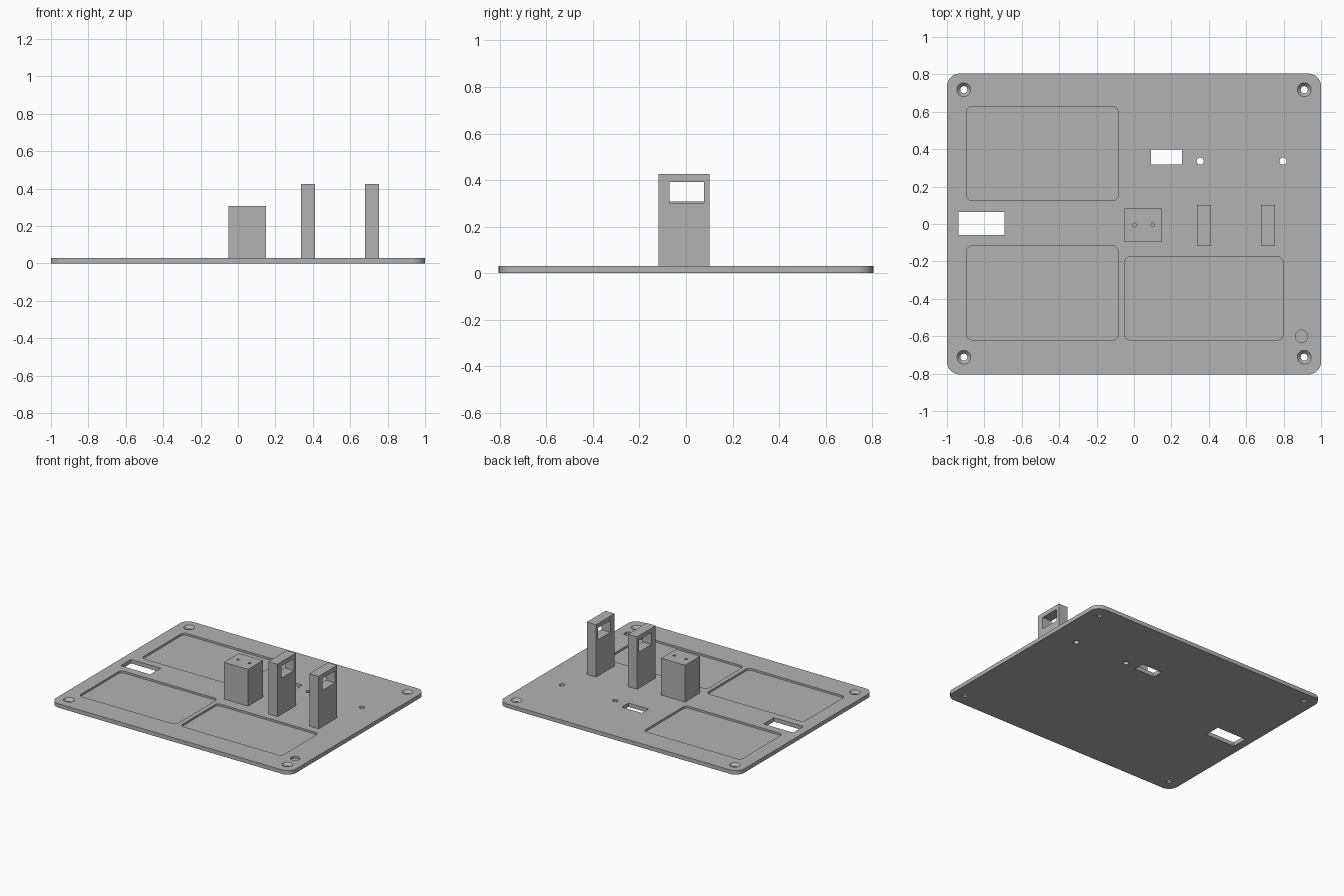
import bpy
import bmesh
from math import cos, sin, pi, radians

cube = bpy.data.objects.get("Cube")
if cube:
    bpy.data.objects.remove(cube, do_unlink=True)

grey = bpy.data.materials.new("plain grey")
grey.use_nodes = True
grey.diffuse_color = (0.45, 0.45, 0.45, 1)
grey.node_tree.nodes["Principled BSDF"].inputs["Base Color"].default_value = grey.diffuse_color

TOP = 0.03      # upper surface of the plate
POCKET = 0.015  # floor of the shallow recesses


def loft(name, rings):
    """Closed solid through matching rings of points, capped at both ends."""
    bm = bmesh.new()
    loops = [[bm.verts.new(p) for p in ring] for ring in rings]
    for low, high in zip(loops, loops[1:]):
        for i in range(len(low)):
            j = (i + 1) % len(low)
            bm.faces.new((low[i], low[j], high[j], high[i]))
    bm.faces.new(loops[0][::-1])
    bm.faces.new(loops[-1])
    mesh = bpy.data.meshes.new(name)
    bm.to_mesh(mesh)
    bm.free()
    mesh.materials.append(grey)
    obj = bpy.data.objects.new(name, mesh)
    bpy.context.collection.objects.link(obj)
    return obj


def slab(name, x0, x1, y0, y1, z0, z1, radius=0, steps=8):
    """Upright block, with rounded vertical corners when radius is given."""
    outline = []
    corners = ((x1, y1, -1, -1), (x0, y1, 1, -1), (x0, y0, 1, 1), (x1, y0, -1, 1))
    for k, (x, y, sx, sy) in enumerate(corners):
        for i in range(steps + 1 if radius else 1):
            a = (k + i / steps) * pi / 2
            outline.append((x + radius * (sx + cos(a)) if radius else x,
                            y + radius * (sy + sin(a)) if radius else y))
    return loft(name, [[(x, y, z) for x, y in outline] for z in (z0, z1)])


def turned(name, x, y, profile, sides=32):
    """Round solid on a vertical axis; profile is (radius, height) pairs."""
    turns = [2 * pi * i / sides for i in range(sides)]
    return loft(name, [[(x + r * cos(a), y + r * sin(a), z) for a in turns]
                       for r, z in profile])


def carve(obj, cutters):
    """Subtract each cutter, then discard it."""
    bpy.context.view_layer.objects.active = obj
    for cutter in cutters:
        cutter.hide_render = True
        mod = obj.modifiers.new("cut", 'BOOLEAN')
        mod.operation = 'DIFFERENCE'
        mod.solver = 'EXACT'
        mod.object = cutter
        bpy.ops.object.modifier_apply(modifier=mod.name)
        bpy.data.objects.remove(cutter, do_unlink=True)
    bpy.ops.object.select_all(action='DESELECT')
    obj.select_set(True)
    bpy.ops.object.shade_smooth_by_angle(angle=radians(30))


# Base plate
plate = slab("base_plate", -1, 1, -0.805, 0.805, 0, TOP, 0.07)
cuts = []

# Shallow rounded pockets
for x0, x1, y0, y1 in ((-0.895, -0.085, 0.125, 0.628),
                       (-0.895, -0.085, -0.62, -0.117),
                       (-0.05, 0.797, -0.62, -0.175)):
    cuts.append(slab("pocket_cutter", x0, x1, y0, y1, POCKET, 0.1, 0.03))

# Rectangular through slots
cuts.append(slab("slot_cutter", -0.938, -0.692, -0.058, 0.065, -0.1, 0.1))
cuts.append(slab("slot_cutter", 0.09, 0.257, 0.317, 0.397, -0.1, 0.1))

# Countersunk corner screw holes
for x in (-0.91, 0.91):
    for y in (-0.712, 0.718):
        cuts.append(turned("screw_cutter", x, y, (
            (0.019, -0.1), (0.019, 0.01), (0.037, TOP), (0.037, 0.1))))

# Plain pin holes and the blind round recess
for x in (0.354, 0.797):
    cuts.append(turned("pin_cutter", x, 0.336, ((0.019, -0.1), (0.019, 0.1))))
cuts.append(turned("recess_cutter", 0.896, -0.6, ((0.033, POCKET), (0.033, 0.1))))
carve(plate, cuts)

# Solid block with two small holes in its top
block = slab("centre_block", -0.05, 0.15, -0.095, 0.083, 0.02, 0.307)
carve(block, [turned("block_hole_cutter", x, -0.005, ((0.01, 0.2), (0.01, 0.4)))
              for x in (0.003, 0.1)])

# Pair of tall posts, each with a window near the top
for name, x0, x1 in (("inner_post", 0.336, 0.412), ("outer_post", 0.678, 0.755)):
    post = slab(name, x0, x1, -0.118, 0.102, 0.02, 0.425)
    carve(post, [slab("window_cutter", x0 - 0.1, x1 + 0.1, -0.07, 0.077, 0.302, 0.392)])
